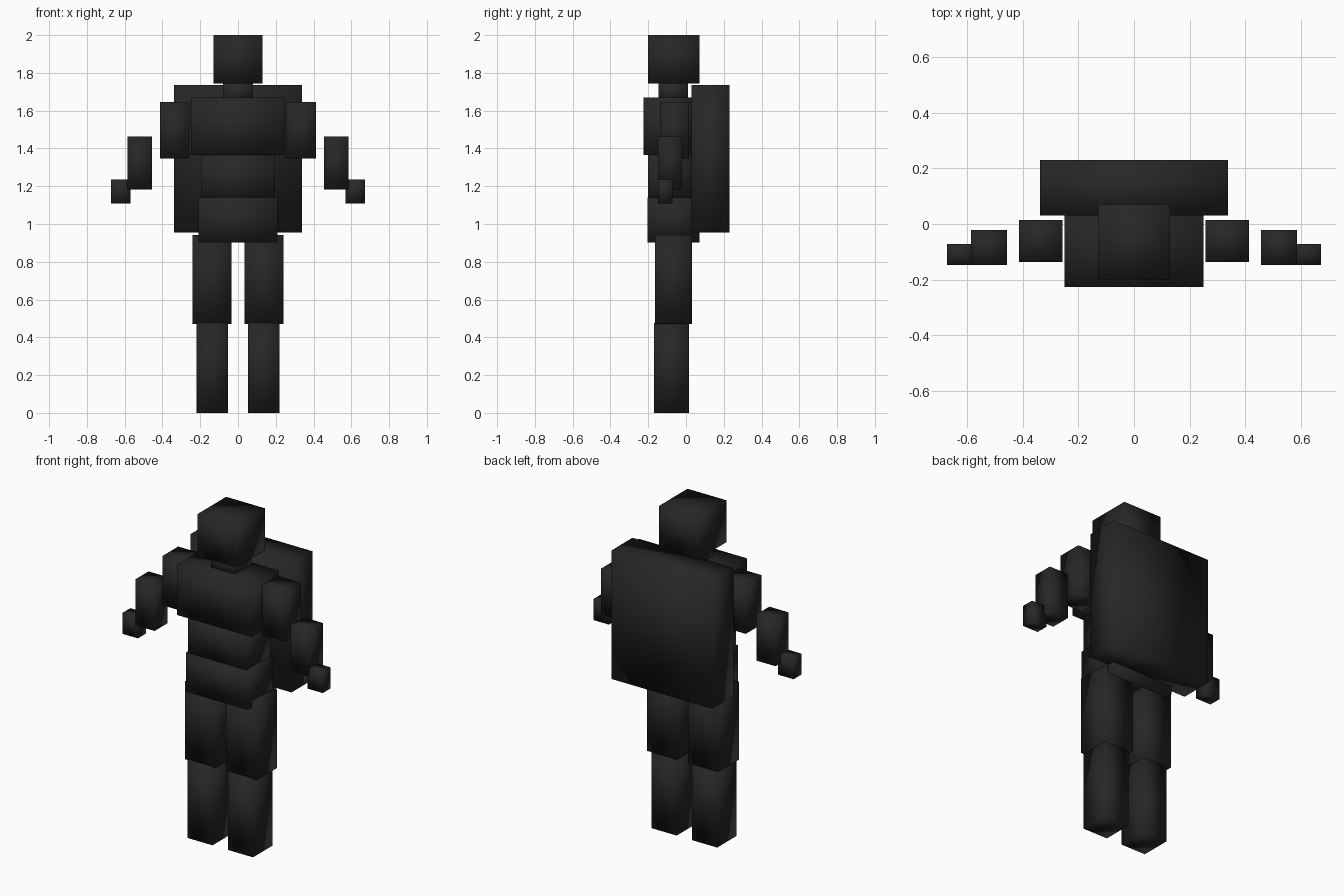
import bpy

if "Cube" in bpy.data.objects:
    bpy.data.objects.remove(bpy.data.objects["Cube"])

charcoal = bpy.data.materials.new("charcoal")
charcoal.diffuse_color = (0.02, 0.02, 0.02, 1)
charcoal.use_nodes = True
charcoal.node_tree.nodes["Principled BSDF"].inputs["Base Color"].default_value = charcoal.diffuse_color


def box(name, x, y, z):
    """Softly shaded box spanning the given (low, high) ranges."""
    spans = (x, y, z)
    bpy.ops.mesh.primitive_cube_add(size=1, location=[(a + b) / 2 for a, b in spans])
    ob = bpy.context.object
    ob.name = name
    ob.scale = [b - a for a, b in spans]
    bpy.ops.object.transform_apply(location=False, rotation=False, scale=True)
    bpy.ops.object.shade_smooth()
    ob.data.materials.append(charcoal)
    return ob


# Head, torso and backpack
box("head", (-0.13, 0.13), (-0.20, 0.072), (1.745, 2.0))
box("neck", (-0.08, 0.08), (-0.145, 0.01), (1.64, 1.76))
box("chest", (-0.25, 0.25), (-0.226, 0.03), (1.365, 1.67))
box("abdomen", (-0.195, 0.195), (-0.20, 0.03), (1.12, 1.37))
box("pelvis", (-0.208, 0.208), (-0.203, 0.072), (0.903, 1.14))
box("backpack", (-0.338, 0.338), (0.03, 0.23), (0.955, 1.735))

# Limbs, given for the right side and repeated on the left
limbs = {
    "upper_arm": ((0.257, 0.412), (-0.137, 0.015), (1.347, 1.645)),
    "forearm": ((0.456, 0.585), (-0.147, -0.022), (1.183, 1.462)),
    "hand": ((0.568, 0.672), (-0.147, -0.072), (1.108, 1.235)),
    "thigh": ((0.034, 0.24), (-0.165, 0.031), (0.47, 0.942)),
    "shin": ((0.052, 0.22), (-0.17, 0.015), (0.0, 0.475)),
}
for name, (x, y, z) in limbs.items():
    box(name + "_right", x, y, z)
    box(name + "_left", (-x[1], -x[0]), y, z)
